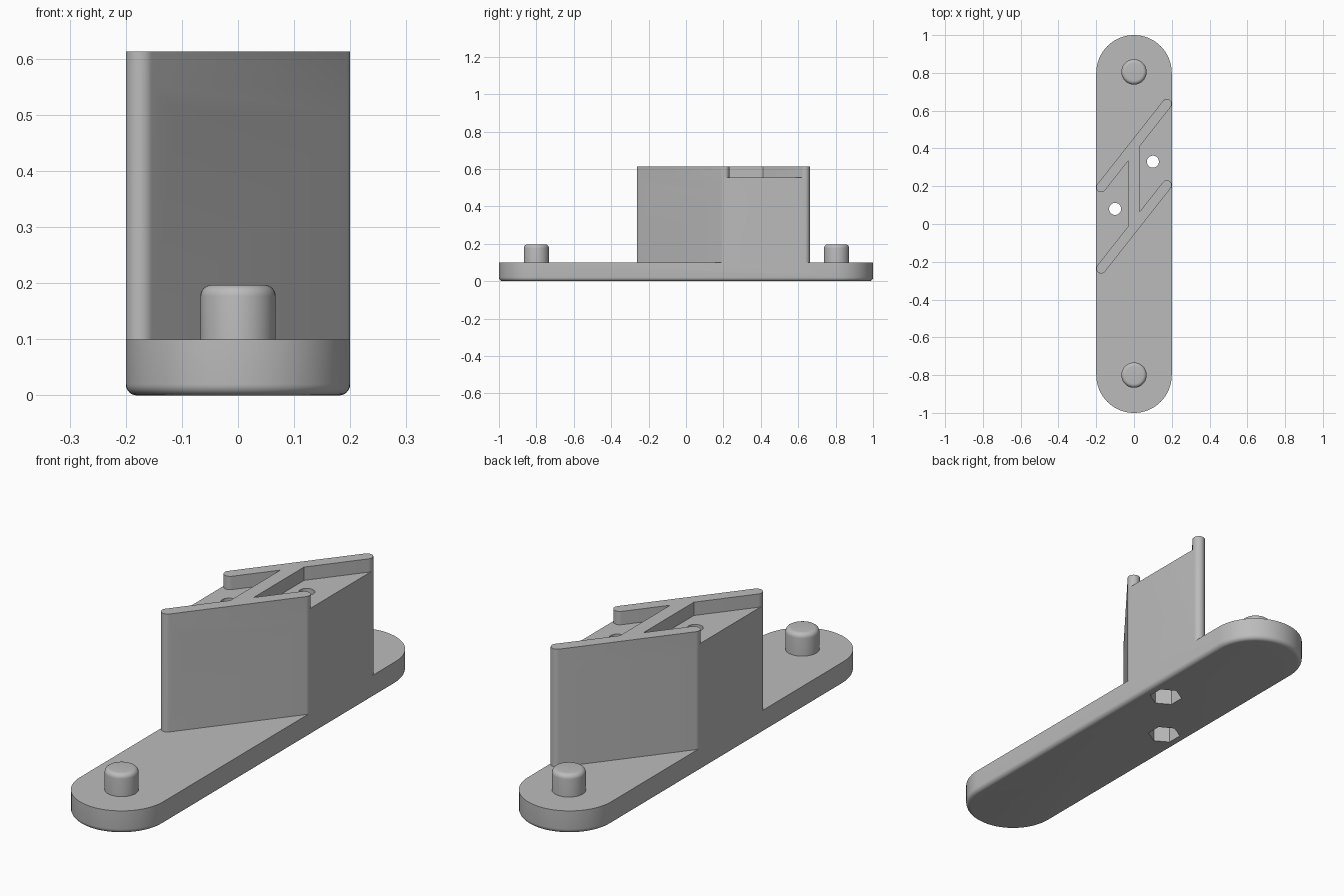
import bpy, bmesh
from math import pi, sin, cos, atan, sqrt

cube = bpy.data.objects.get("Cube")
if cube:
    bpy.data.objects.remove(cube, do_unlink=True)

grey = bpy.data.materials.new("plain_grey")
grey.use_nodes = True
COLOUR = (0.5, 0.5, 0.5, 1)
grey.diffuse_color = COLOUR
grey.node_tree.nodes["Principled BSDF"].inputs["Base Color"].default_value = COLOUR


def arc(cx, cy, r, a0, a1, n):
    return [(cx + r * cos(a0 + (a1 - a0) * i / n),
             cy + r * sin(a0 + (a1 - a0) * i / n)) for i in range(n + 1)]


def circle(cx, cy, r, n, turn=0):
    return arc(cx, cy, r, turn, turn + 2 * pi, n)[:-1]


def stadium(r):
    return arc(0, 0.8, r, 0, pi, 32) + arc(0, -0.8, r, pi, 2 * pi, 32)


def loft(name, rings):
    """Closed solid through (outline, height) rings, bottom to top."""
    bm = bmesh.new()
    loops = [[bm.verts.new((x, y, z)) for x, y in pts] for pts, z in rings]
    for low, high in zip(loops, loops[1:]):
        n = len(low)
        for i in range(n):
            j = (i + 1) % n
            bm.faces.new((low[i], low[j], high[j], high[i]))
    bm.faces.new(loops[0][::-1])
    bm.faces.new(loops[-1])
    mesh = bpy.data.meshes.new(name)
    bm.to_mesh(mesh)
    bm.free()
    mesh.materials.append(grey)
    obj = bpy.data.objects.new(name, mesh)
    bpy.context.collection.objects.link(obj)
    return obj


def activate(obj):
    bpy.ops.object.select_all(action='DESELECT')
    obj.select_set(True)
    bpy.context.view_layer.objects.active = obj


def combine(target, tool, operation):
    mod = target.modifiers.new(operation, 'BOOLEAN')
    mod.operation, mod.object, mod.solver = operation, tool, 'EXACT'
    activate(target)
    bpy.ops.object.modifier_apply(modifier=mod.name)
    bpy.data.objects.remove(tool, do_unlink=True)


def smooth(obj):
    activate(obj)
    bpy.ops.object.shade_smooth_by_angle(angle=pi / 6)


# Base plate with a rounded bottom edge
HALF, FILLET, BASE_TOP = 0.2, 0.02, 0.1
steps = [pi / 2 * i / 6 for i in range(7)]
rings = [(stadium(HALF - FILLET * (1 - sin(a))), FILLET * (1 - cos(a))) for a in steps]
body = loft("stand_body", rings + [(stadium(HALF), BASE_TOP)])

# Slanted walls: round-ended, point-symmetric about (0, MID)
MID, WALL, SLOPE, WEB = 0.2, 0.026, 1.27, 0.03
FLOOR, TOP = 0.555, 0.613
end_x = HALF - WALL
wall_y = -0.015


def centre(x):
    return wall_y + SLOPE * x


def both_halves(half):
    return half + [(-x, 2 * MID - y) for x, y in half]


def wall_end(side, a0, a1):
    x = side * end_x
    return arc(x, centre(x), WALL, a0, a1, 12)


outer = atan(SLOPE) - pi / 2
rise = WALL * sqrt(1 + SLOPE ** 2)

# Solid block below the pockets
block = both_halves(wall_end(-1, -pi, outer) + wall_end(1, outer, 0))
combine(body, loft("block", [(block, 0.05), (block, FLOOR)]), 'UNION')

# Two walls joined by a web, standing above the pocket floors
rim = both_halves(
    wall_end(-1, outer - pi, outer) + wall_end(1, outer, outer + pi)
    + [(WEB, centre(WEB) + rise), (WEB, 2 * MID - centre(-WEB) - rise)])
combine(body, loft("rim", [(rim, 0.5), (rim, TOP)]), 'UNION')

# Screw holes with hexagonal nut sockets underneath
for x, y in ((0.1, 0.33), (-0.1, 0.08)):
    hole = circle(x, y, 0.032, 24)
    socket = circle(x, y, 0.068, 6, pi / 6)
    combine(body, loft("hole", [(hole, -0.1), (hole, 0.8)]), 'DIFFERENCE')
    combine(body, loft("socket", [(socket, -0.1), (socket, 0.35)]), 'DIFFERENCE')
smooth(body)

# Locating pegs with rounded top edges
PEG, PEG_TOP = 0.067, 0.197
for name, y in (("front_peg", -0.8), ("back_peg", 0.805)):
    rings = [(circle(0, y, PEG, 40), BASE_TOP - 0.01)]
    rings += [(circle(0, y, PEG - FILLET * (1 - cos(a)), 40),
               PEG_TOP - FILLET * (1 - sin(a))) for a in steps]
    smooth(loft(name, rings))
